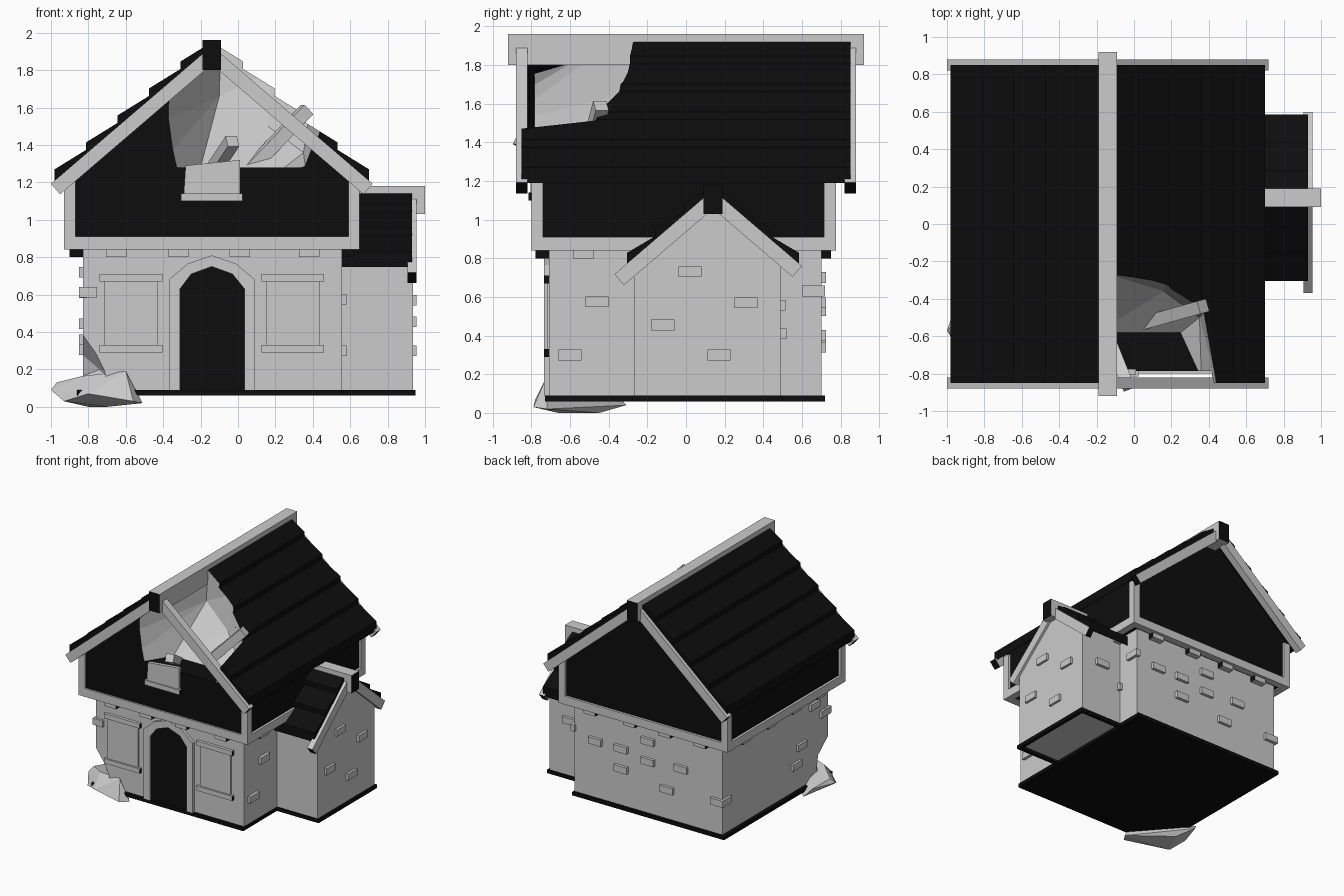
import bpy, bmesh, math
from mathutils import Vector

if "Cube" in bpy.data.objects:
    bpy.data.objects.remove(bpy.data.objects["Cube"])

def material(name, v):
    m = bpy.data.materials.new(name)
    m.diffuse_color = (v, v, v, 1)
    m.use_nodes = True
    m.node_tree.nodes["Principled BSDF"].inputs["Base Color"].default_value = m.diffuse_color
    return m

GREY, DARK = material("grey_stone", 0.8), material("dark_wood", 0.004)
K = 0.857                      # roof pitch, rise over run

def finish(name, bm):
    """Turn a bmesh into an object; material 0 is grey, 1 is dark."""
    bmesh.ops.recalc_face_normals(bm, faces=bm.faces)
    me = bpy.data.meshes.new(name)
    bm.to_mesh(me)
    bm.free()
    me.materials.append(GREY)
    me.materials.append(DARK)
    ob = bpy.data.objects.new(name, me)
    bpy.context.collection.objects.link(ob)
    return ob

def prism(name, pts, axis, a, b, dark=False, dark_edges=(), dark_caps=False):
    """Extrude an outline: axis 'y' takes (x, z) points, axis 'x' takes (y, z)."""
    bm = bmesh.new()
    place = (lambda p, t: (p[0], t, p[1])) if axis == 'y' else (lambda p, t: (t, p[0], p[1]))
    r0 = [bm.verts.new(place(p, a)) for p in pts]
    r1 = [bm.verts.new(place(p, b)) for p in pts]
    for cap in (r0, r1):
        bm.faces.new(cap).material_index = int(dark or dark_caps)
    n = len(pts)
    for i in range(n):
        j = (i + 1) % n
        f = bm.faces.new((r0[i], r0[j], r1[j], r1[i]))
        f.material_index = int(dark or i in dark_edges)
    return finish(name, bm)

def box(name, x0, x1, y0, y1, z0, z1, dark=False, ends=None):
    """Box; 'ends' names the axis whose end faces show dark end grain."""
    if ends == 'x':
        return prism(name, [(y0, z0), (y1, z0), (y1, z1), (y0, z1)], 'x', x0, x1, dark_caps=True)
    return prism(name, [(x0, z0), (x1, z0), (x1, z1), (x0, z1)], 'y', y0, y1, dark, dark_caps=ends == 'y')

def hull(name, pts, dark_floor=False):
    bm = bmesh.new()
    for p in pts:
        bm.verts.new(p)
    res = bmesh.ops.convex_hull(bm, input=bm.verts)
    junk = [g for g in res["geom_interior"] if isinstance(g, bmesh.types.BMVert)]
    bmesh.ops.delete(bm, geom=junk, context='VERTS')
    bmesh.ops.recalc_face_normals(bm, faces=bm.faces)
    for f in bm.faces:
        f.material_index = int(dark_floor and f.normal.z < -0.9)
    return finish(name, bm)

def carve(ob, cutter):
    cutter.hide_render = True
    m = ob.modifiers.new("damage", 'BOOLEAN')
    m.operation, m.solver, m.object = 'DIFFERENCE', 'EXACT', cutter
    bpy.context.view_layer.objects.active = ob
    bpy.ops.object.modifier_apply(modifier=m.name)

def stick(name, p, q, w):
    """Loose square beam between two points."""
    p, q = Vector(p), Vector(q)
    bm = bmesh.new()
    bmesh.ops.create_cube(bm, size=1)
    ob = finish(name, bm)
    ob.location, ob.scale = (p + q) / 2, (w, w, (q - p).length)
    ob.rotation_mode = 'QUATERNION'
    ob.rotation_quaternion = (q - p).to_track_quat('Z', 'Y')
    return ob

def roof_side(name, axis, c, s, run, zb, rows, a, b):
    """One roof slope with overlapping plank rows."""
    pts = [(c, zb), (c + s * run, zb - K * run)]
    for i in range(rows, 0, -1):
        d1, d0 = run * i / rows, run * (i - 1) / rows
        pts += [(c + s * d1, zb - K * d1 + 0.08), (c + s * d0, zb - K * d0 + 0.04)]
    return prism(name, pts, axis, a, b, dark=True)

def barge(name, axis, c, s, run, zt, a, b, w=0.075):
    """Sloping edge board with dark cut end."""
    l = math.hypot(1, K)
    pts = [(c, zt), (c + s * run, zt - K * run),
           (c + s * (run - w * K / l), zt - K * run - w / l), (c, zt - w * l)]
    return prism(name, pts, axis, a, b, dark_edges=(1,))

# Plinth and stone ground floor
box("plinth", -0.86, 0.56, -0.73, 0.72, 0.06, 0.09, dark=True)
for y in (-0.28, 0.47):
    box("annex_plinth_side", 0.56, 0.95, y, y + 0.03, 0.06, 0.09, dark=True)
box("annex_plinth_end", 0.92, 0.95, -0.25, 0.47, 0.06, 0.09, dark=True)
walls = box("stone_walls", -0.83, 0.555, -0.71, 0.70, 0.085, 0.85)

# Broken corner and fallen rubble
bite = hull("corner_cutter", [
    (-0.95, -0.85, 0.50), (-0.80, -0.85, 0.46), (-0.76, -0.85, 0.33), (-0.66, -0.85, 0.18),
    (-0.64, -0.85, 0.10), (-0.95, -0.50, 0.38), (-0.95, -0.45, 0.12), (-0.74, -0.64, 0.20),
    (-0.95, -0.85, 0.10)])
carve(walls, bite)
hull("rubble", [
    (-1.0, -0.57, 0.09), (-0.97, -0.54, 0.13), (-0.83, -0.66, 0.165), (-0.60, -0.72, 0.19),
    (-0.51, -0.72, 0.02), (-0.56, -0.79, 0.03), (-0.80, -0.78, 0.07), (-0.93, -0.68, 0.03),
    (-0.88, -0.31, 0.04), (-0.80, -0.45, 0.0), (-0.70, -0.66, 0.0), (-0.93, -0.36, 0.10)])

# Annex walls
prism("annex_walls", [(-0.27, 0.085), (0.49, 0.085), (0.49, 0.83), (0.14, 1.13), (-0.27, 0.78)], 'x', 0.5, 0.935)

# Arched door and frame
inner = [(-0.31, 0.09), (-0.31, 0.63), (-0.25, 0.71), (-0.14, 0.75), (-0.03, 0.71), (0.035, 0.63), (0.035, 0.09)]
outer = [(-0.37, 0.09), (-0.37, 0.68), (-0.27, 0.765), (-0.14, 0.81), (-0.01, 0.765), (0.09, 0.68), (0.09, 0.09)]
prism("door", inner, 'y', -0.718, -0.70, dark=True)
prism("door_frame", outer + inner[::-1], 'y', -0.735, -0.70)

# Shuttered windows
for x0 in (-0.74, 0.125):
    box("shutter", x0 + 0.025, x0 + 0.31, -0.72, -0.70, 0.33, 0.67)
    for z in (0.29, 0.67):
        box("window_beam", x0, x0 + 0.335, -0.735, -0.70, z, z + 0.04, ends='x')

# Joist blocks under the overhang
for x in (-0.65, -0.32, 0.01, 0.38):
    for y0, y1 in ((-0.78, -0.70), (0.69, 0.75)):
        box("joist", x - 0.055, x + 0.055, y0, y1, 0.80, 0.845, ends='x')
for y in (-0.53, -0.2, 0.13, 0.47):
    for x0, x1 in ((-0.90, -0.82), (0.55, 0.62)):
        box("joist", x0, x1, y - 0.055, y + 0.055, 0.80, 0.845, ends='y')

# Raised stones: (position along wall, height)
for y, z in ((0.02, 0.73), (0.31, 0.57), (-0.12, 0.455), (0.17, 0.30)):
    box("annex_stone", 0.92, 0.955, y - 0.06, y + 0.06, z - 0.028, z + 0.028)
for y, z in ((-0.46, 0.575), (-0.60, 0.30), (0.46, 0.41), (0.66, 0.63)):
    box("right_stone", 0.54, 0.58, y - 0.06, y + 0.06, z - 0.028, z + 0.028)
for y, z in ((-0.52, 0.72), (-0.66, 0.61), (-0.35, 0.445), (0.66, 0.36), (-0.28, 0.305)):
    box("left_stone", -0.85, -0.81, y - 0.06, y + 0.06, z - 0.028, z + 0.028)
for x, z in ((0.35, 0.57), (-0.14, 0.70), (0.11, 0.57), (0.11, 0.40), (-0.45, 0.55), (-0.14, 0.53), (-0.32, 0.34), (-0.79, 0.36)):
    box("back_stone", x - 0.06, x + 0.06, 0.69, 0.725, z - 0.028, z + 0.028)
box("corner_stone", -0.85, -0.755, -0.73, -0.66, 0.585, 0.64)
box("annex_back_stone", 0.68, 0.80, 0.48, 0.515, 0.53, 0.585)

# Timber upper storey with gables
upper = prism("upper_storey", [(-0.91, 0.85), (0.63, 0.85), (0.63, 1.25), (-0.14, 1.91), (-0.91, 1.25)],
              'y', -0.785, 0.755, dark=True)
for y in (-0.80, 0.715):
    box("sill_beam", -0.93, 0.65, y, y + 0.06, 0.84, 0.91)
    for x in (-0.93, 0.59):
        box("corner_post", x, x + 0.06, y, y + 0.06, 0.91, 1.225)
for x in (-0.93, 0.59):
    box("side_beam", x, x + 0.06, -0.74, 0.715, 0.84, 0.91)

# Main roof, edge boards and ridge
roof_side("roof_left", 'y', -0.14, -1, 0.84, 1.91, 5, -0.85, 0.85)
roof = roof_side("roof_right", 'y', -0.14, 1, 0.84, 1.91, 5, -0.85, 0.85)
for s in (-1, 1):
    for y in (-0.88, 0.82):
        barge("barge_board", 'y', -0.14, s, 0.86, 1.93, y, y + 0.06)
box("ridge_beam", -0.19, -0.09, -0.92, 0.92, 1.80, 1.96, ends='y')

# Annex roof
for s, run in ((-1, 0.51), (1, 0.46)):
    roof_side("annex_roof", 'x', 0.14, s, 0.445, 1.13, 3, 0.5, 0.93)
    barge("annex_barge_board", 'x', 0.14, s, run, 1.155, 0.905, 0.955)
box("annex_ridge_beam", 0.5, 1.0, 0.09, 0.19, 1.03, 1.18, ends='x')

# Hole torn through gable and roof
hole = hull("hole_cutter", [
    (-0.46, -0.95, 1.50), (-0.43, -0.95, 1.28), (0.08, -0.95, 1.28), (0.41, -0.95, 1.38),
    (0.47, -0.95, 1.52), (-0.15, -0.95, 2.1), (-0.44, -0.95, 1.60),
    (-0.09, -0.27, 2.0), (-0.10, -0.28, 1.66), (0.18, -0.31, 1.80), (0.16, -0.36, 1.50),
    (0.39, -0.45, 1.62), (0.35, -0.50, 1.36), (-0.20, -0.58, 1.28), (0.25, -0.58, 1.28),
    (0.36, -0.82, 1.28)], dark_floor=True)
carve(upper, hole)
carve(roof, hole)
for cutter in (bite, hole):
    bpy.data.objects.remove(cutter)

# Gable window board and loose beams
prism("gable_board", [(-0.29, 1.14), (0.01, 1.14), (0.01, 1.32), (-0.28, 1.29)], 'y', -0.805, -0.775)
box("gable_sill", -0.305, 0.025, -0.815, -0.775, 1.10, 1.14, ends='x')
stick("fallen_rafter", (-0.06, -0.56, 1.14), (0.37, -0.44, 1.59), 0.07)
stick("broken_rafter", (-0.13, -0.62, 1.27), (-0.03, -0.87, 1.42), 0.065)
